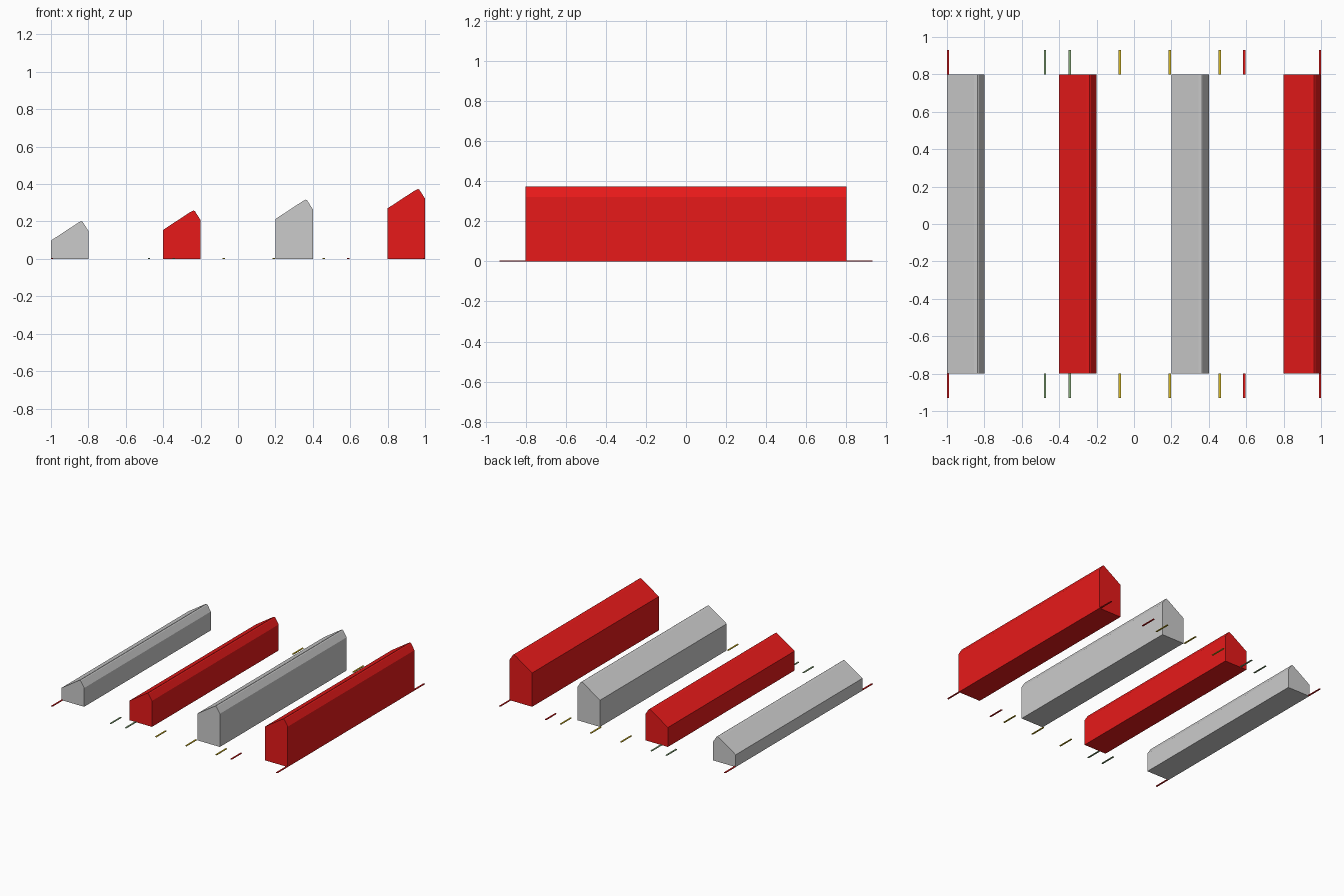
import bpy, bmesh

if "Cube" in bpy.data.objects:
    bpy.data.objects.remove(bpy.data.objects["Cube"])

def material(name, rgb):
    m = bpy.data.materials.new(name)
    m.diffuse_color = (*rgb, 1)
    m.use_nodes = True
    m.node_tree.nodes["Principled BSDF"].inputs["Base Color"].default_value = m.diffuse_color
    return m

RED = material("red", (0.8, 0.01, 0.01))
GREEN = material("green", (0.25, 0.42, 0.2))
YELLOW = material("yellow", (0.7, 0.5, 0.02))

def extrude(name, profile, y0, y1, mat=None):
    """Extrude an x-z profile along y into a closed prism."""
    bm = bmesh.new()
    face = bm.faces.new([bm.verts.new((x, y0, z)) for x, z in profile])
    ext = bmesh.ops.extrude_face_region(bm, geom=[face])
    verts = [v for v in ext["geom"] if isinstance(v, bmesh.types.BMVert)]
    bmesh.ops.translate(bm, verts=verts, vec=(0, y1 - y0, 0))
    bmesh.ops.recalc_face_normals(bm, faces=bm.faces)
    mesh = bpy.data.meshes.new(name)
    bm.to_mesh(mesh)
    bm.free()
    obj = bpy.data.objects.new(name, mesh)
    bpy.context.collection.objects.link(obj)
    if mat:
        mesh.materials.append(mat)
    return obj

# Four long bars with a slanted top, each taller than the last
TOP = [(0.2, 0.15), (0.17, 0.197), (0.163, 0.202), (0.145, 0.193), (0, 0.098)]
for i in range(4):
    x, rise = -1 + 0.6 * i, 0.0575 * i
    profile = [(x, 0), (x + 0.2, 0)] + [(x + dx, z + rise) for dx, z in TOP]
    extrude(f"bar_{i + 1}", profile, -0.8, 0.8, RED if i % 2 else None)

# Thin coloured marker strips on the floor beyond both ends of the bars
MARKERS = [(-0.994, RED), (-0.476, GREEN), (-0.343, GREEN), (-0.076, YELLOW),
           (0.191, YELLOW), (0.458, YELLOW), (0.59, RED), (0.994, RED)]
W, H = 0.006, 0.005
for i, (x, mat) in enumerate(MARKERS):
    strip = [(x - W, 0), (x + W, 0), (x + W, H), (x - W, H)]
    extrude(f"front_marker_{i + 1}", strip, -0.93, -0.8, mat)
    extrude(f"back_marker_{i + 1}", strip, 0.8, 0.93, mat)
